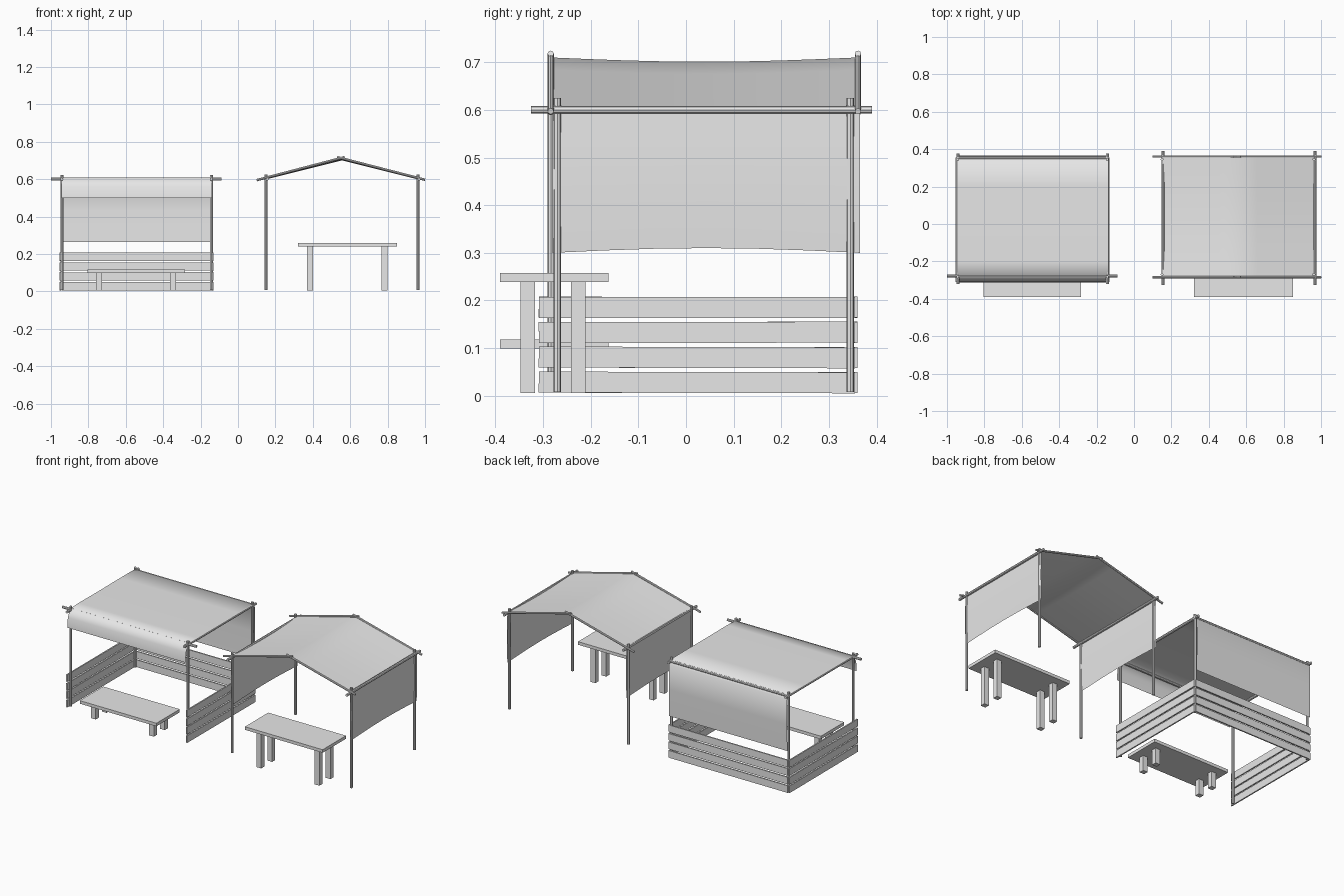
import bpy, bmesh, random
from math import sin, pi
from mathutils import Vector

random.seed(4)
cube = bpy.data.objects.get("Cube")
if cube:
    bpy.data.objects.remove(cube)

grey = bpy.data.materials.new("plain grey")
grey.use_nodes = True
grey.diffuse_color = (0.8, 0.8, 0.8, 1)
grey.node_tree.nodes["Principled BSDF"].inputs["Base Color"].default_value = (0.8, 0.8, 0.8, 1)


def finish(name, bm, smooth=False):
    mesh = bpy.data.meshes.new(name)
    bm.to_mesh(mesh)
    bm.free()
    mesh.materials.append(grey)
    for p in mesh.polygons:
        p.use_smooth = smooth
    ob = bpy.data.objects.new(name, mesh)
    bpy.context.collection.objects.link(ob)
    return ob


def box(name, x, y, z, tilt=(0, 0, 0)):
    bm = bmesh.new()
    bmesh.ops.create_cube(bm, size=1)
    lo, hi = Vector((x[0], y[0], z[0])), Vector((x[1], y[1], z[1]))
    bmesh.ops.scale(bm, vec=hi - lo, verts=bm.verts)
    ob = finish(name, bm)
    ob.location = (lo + hi) / 2
    ob.rotation_euler = tilt
    return ob


def pole(name, a, b, r=0.008):
    a, b = Vector(a), Vector(b)
    bm = bmesh.new()
    bmesh.ops.create_cone(bm, cap_ends=True, segments=8, radius1=r, radius2=r, depth=(b - a).length)
    ob = finish(name, bm)
    ob.location = (a + b) / 2
    ob.rotation_mode = 'QUATERNION'
    ob.rotation_quaternion = (b - a).to_track_quat('Z', 'Y')
    return ob


def sheet(name, nu, nv, point):
    """Cloth grid; point(u, v) gives the position for u, v in 0..1."""
    bm = bmesh.new()
    rows = [[bm.verts.new(point(i / nu, j / nv)) for j in range(nv + 1)] for i in range(nu + 1)]
    for i in range(nu):
        for j in range(nv):
            bm.faces.new((rows[i][j], rows[i + 1][j], rows[i + 1][j + 1], rows[i][j + 1]))
    return finish(name, bm, True)


def table(name, x0, x1, top, leg_xs):
    box(name + "_top", (x0, x1), (-0.39, -0.163), (top - 0.019, top))
    for x in leg_xs:
        for y in (-0.332, -0.226):
            box(name + "_leg", (x - 0.016, x + 0.016), (y - 0.015, y + 0.015), (0.006, top - 0.019))


table("low_bench", -0.805, -0.283, 0.118, (-0.743, -0.347))
table("tall_table", 0.32, 0.85, 0.258, (0.385, 0.782))

# Flat-roofed stall frame
for x in (-0.942, -0.143):
    for y in (-0.283, 0.345):
        pole("flat_stall_post", (x, y, 0.008), (x, y, 0.622))
    pole("flat_stall_side_pole", (x, -0.322, 0.6), (x, 0.378, 0.6))
pole("flat_stall_front_pole", (-1.0, -0.278, 0.6), (-0.088, -0.278, 0.6))
pole("flat_stall_back_pole", (-0.95, 0.352, 0.6), (-0.135, 0.352, 0.6))

# Flat-roofed stall cloth, draped over front and back
drape = [(-0.312, 0.5), (-0.307, 0.56), (-0.283, 0.607), (-0.2, 0.61), (0, 0.609),
         (0.2, 0.61), (0.345, 0.609), (0.364, 0.585), (0.366, 0.43), (0.363, 0.265)]
steps = len(drape) - 1
sheet("flat_stall_cloth", 1, steps,
      lambda u, v: (-0.945 + 0.805 * u, *drape[round(v * steps)]))

# Plank walls on three sides of the flat-roofed stall
for i in range(4):
    z = (0.006 + 0.0525 * i, 0.05 + 0.0525 * i)
    for x in (-0.951, -0.134):
        tilt = random.uniform(-0.003, 0.003)
        box("side_plank", (x - 0.004, x + 0.004), (-0.309, 0.355), z, (tilt, 0, 0))
    tilt = random.uniform(-0.002, 0.002)
    box("back_plank", (-0.945, -0.14), (0.352, 0.36), z, (0, tilt, 0))

# Gabled stall frame
left, right, ridge_x = 0.15, 0.962, 0.55
front, back = -0.284, 0.361
for x in (left, right):
    for y in (-0.27, 0.345):
        pole("gable_stall_post", (x, y, 0.008), (x, y, 0.625))
    pole("eave_pole", (x + 0.006, -0.325, 0.6), (x + 0.006, 0.39, 0.6))
for y in (front, back):
    pole("left_rafter", (0.1, y, 0.595), (ridge_x + 0.02, y, 0.718), 0.0065)
    pole("right_rafter", (1.0, y, 0.597), (ridge_x - 0.02, y, 0.718), 0.0065)

# Gabled roof cloth, sagging between the rafters
def roof_point(u, v):
    x = left + (right - left) * u
    rise = 1 - abs(u - 0.5) * 2
    return (x, front + (back - front) * v, 0.608 + 0.102 * rise - 0.009 * sin(pi * v))


sheet("gable_roof_cloth", 8, 8, roof_point)

# Hanging side curtains
for x, side in ((left, "left"), (right, "right")):
    sheet(side + "_curtain", 6, 4, lambda u, v: (
        x + 0.004 * sin(pi * v), -0.28 + 0.645 * u, 0.3 + 0.308 * v + 0.01 * (1 - v) * sin(pi * u)))
